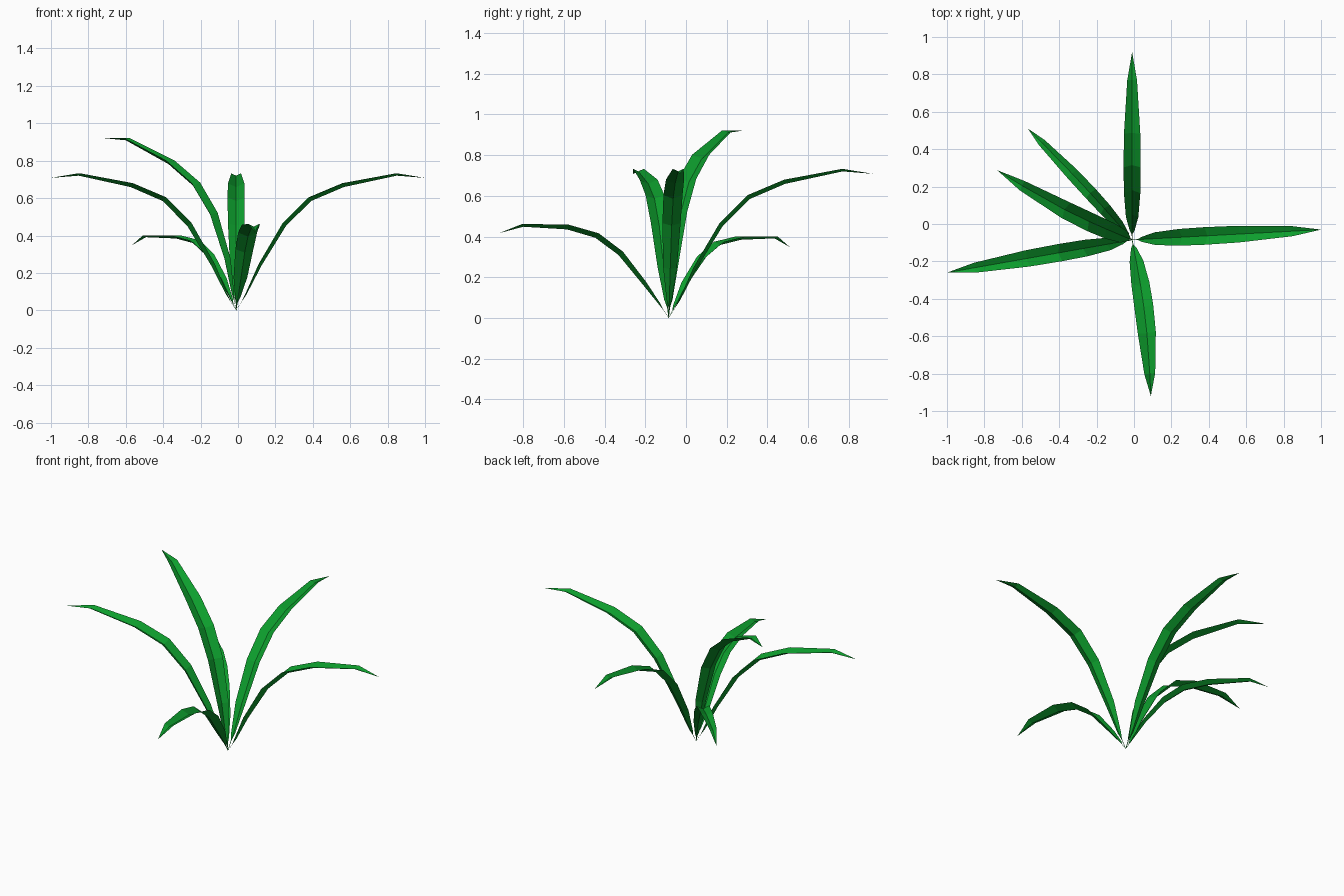
import bpy, math
from mathutils import Vector

if "Cube" in bpy.data.objects:
    bpy.data.objects.remove(bpy.data.objects["Cube"])

green = bpy.data.materials.new("leaf green")
green.diffuse_color = (0.004, 0.34, 0.026, 1)
green.use_nodes = True
green.node_tree.nodes["Principled BSDF"].inputs["Base Color"].default_value = green.diffuse_color

BASE = Vector((-0.01, -0.085, 0.0))
FOLD = 0.48   # edge lift per half width, makes the V gutter

# midrib profiles: (distance out, height), and relative half widths along the blade
ARCH = [(0, 0), (.032, .05), (.055, .085), (.135, .24), (.265, .453), (.398, .585), (.57, .659), (.85, .720), (1.0, .708)]
TALL = [(0, 0), (.012, .05), (.025, .09), (.065, .27), (.15, .513), (.25, .667), (.395, .782), (.655, .909), (.81, .922)]
LOW = [(0, 0), (.028, .04), (.048, .065), (.13, .165), (.25, .309), (.365, .394), (.505, .435), (.72, .448), (.84, .416)]
SMALL = [(0, 0), (.025, .035), (.042, .06), (.115, .165), (.225, .288), (.335, .358), (.475, .384), (.705, .391), (.81, .348)]
WIDTHS = [.03, .05, .28, .72, .95, 1.0, .95, .57, 0]


def leaf(name, profile, tip, half_width, bow=0):
    """Folded blade that arches from the base out towards tip (x, y)."""
    out = Vector((tip[0], tip[1], 0)) - BASE
    length = profile[-1][0]
    k = out.length / length
    out.normalize()
    side = Vector((-out.y, out.x, 0))
    verts, faces = [], []
    n = len(profile)
    for i, (r, z) in enumerate(profile):
        a, b = profile[max(i - 1, 0)], profile[min(i + 1, n - 1)]
        tangent = out * (b[0] - a[0]) + Vector((0, 0, b[1] - a[1]))
        normal = tangent.cross(side).normalized()
        mid = BASE + out * r * k + Vector((0, 0, z)) \
            + side * bow * math.sin(math.pi * r / length)
        w = half_width * WIDTHS[i]
        lift = normal * w * FOLD
        if i < n - 1:
            verts += [mid - side * w + lift, mid, mid + side * w + lift]
        else:
            verts.append(mid)
    for i in range(n - 2):
        for j in (0, 1):
            p = 3 * i + j
            faces.append((p, p + 3, p + 4, p + 1))
    # pointed tip
    last, end = 3 * (n - 2), len(verts) - 1
    faces += [(last, end, last + 1), (last + 1, end, last + 2)]
    mesh = bpy.data.meshes.new(name)
    mesh.from_pydata(verts, [], faces)
    mesh.update()
    # faces point up
    if sum(p.normal.z * p.area for p in mesh.polygons) < 0:
        mesh.flip_normals()
    mesh.materials.append(green)
    bpy.context.collection.objects.link(bpy.data.objects.new(name, mesh))


leaf("right_leaf", ARCH, (1.0, -.03), .047)
leaf("back_leaf", ARCH, (-.01, .92), .046)
leaf("left_leaf", ARCH, (-1.0, -.26), .047)
leaf("front_low_leaf", LOW, (.09, -.92), .051, bow=.02)
leaf("tall_back_left_leaf", TALL, (-.732, .288), .050, bow=.022)
leaf("small_back_left_leaf", SMALL, (-.567, .51), .036, bow=-.008)
